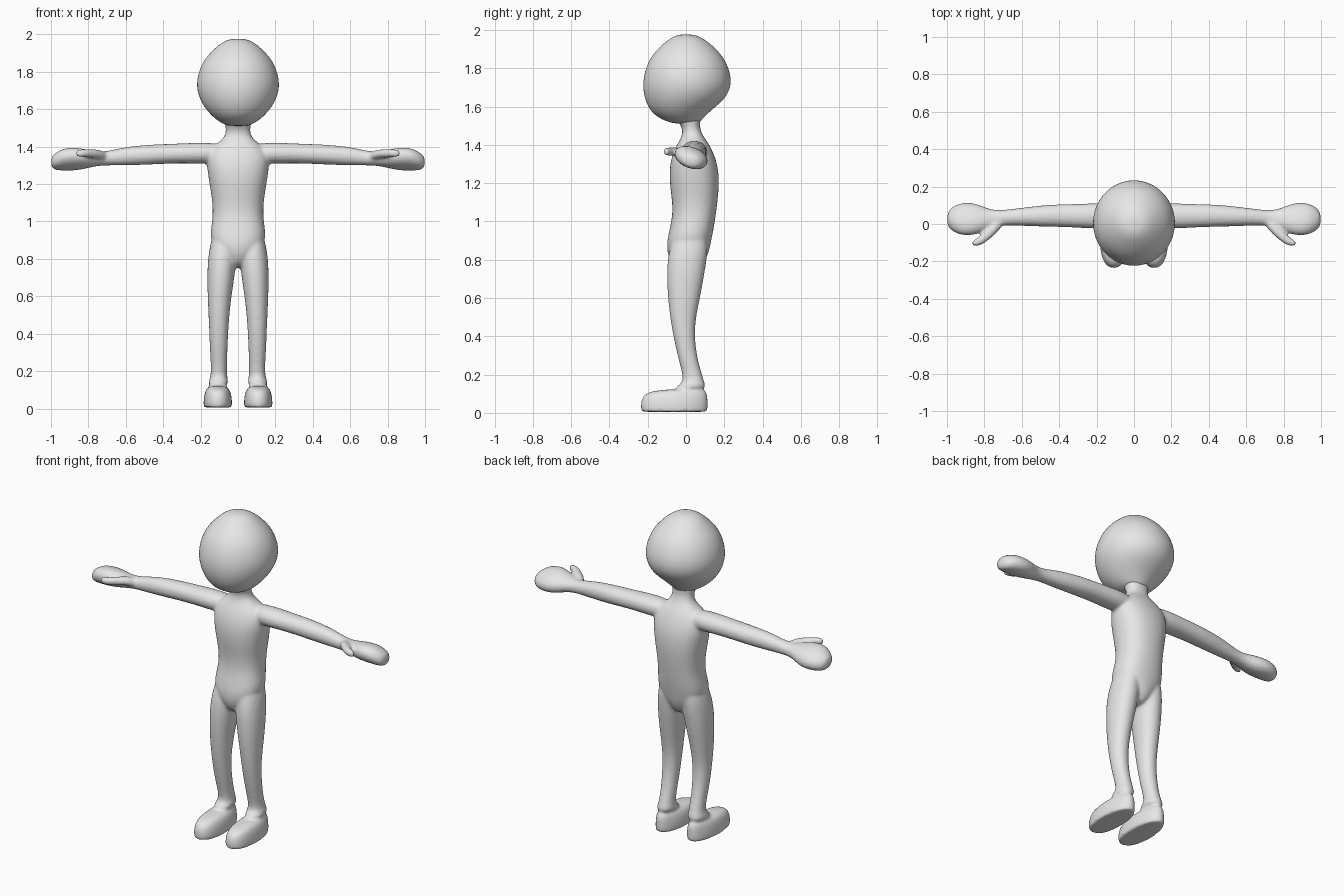
import bpy, bmesh, math

grey = bpy.data.materials.new("plain grey")
grey.diffuse_color = (0.8, 0.8, 0.8, 1)


def loft(bm, axis, rows, side=1, power=2.0, sides=16):
    """Closed tube through rounded cross-sections.
    Row: position on axis, low/high of first axis, low/high of second axis, tilt."""
    rings = []
    for row in rows:
        t, a0, a1, b0, b1 = row[:5]
        tilt = row[5] if len(row) > 5 else 0.0
        ring = []
        for i in range(sides):
            u = 2 * math.pi * i / sides
            c, s = math.cos(u), math.sin(u)
            p = math.copysign(abs(c) ** (2 / power), c) * (a1 - a0) / 2
            q = math.copysign(abs(s) ** (2 / power), s) * (b1 - b0) / 2
            a = (a0 + a1) / 2 + p * math.cos(tilt) - q * math.sin(tilt)
            b = (b0 + b1) / 2 + p * math.sin(tilt) + q * math.cos(tilt)
            co = (a * side, b, t) if axis == "z" else (t * side, a, b)
            ring.append(bm.verts.new(co))
        rings.append(ring)
    for r0, r1 in zip(rings, rings[1:]):
        for i in range(sides):
            j = (i + 1) % sides
            bm.faces.new((r0[i], r0[j], r1[j], r1[i]))
    bm.faces.new(rings[0])
    bm.faces.new(rings[-1])


def finish(name, bm):
    bmesh.ops.recalc_face_normals(bm, faces=bm.faces)
    mesh = bpy.data.meshes.new(name)
    bm.to_mesh(mesh)
    bm.free()
    mesh.materials.append(grey)
    mesh.shade_smooth()
    ob = bpy.data.objects.new(name, mesh)
    bpy.context.collection.objects.link(ob)
    sub = ob.modifiers.new("round", "SUBSURF")
    sub.levels = sub.render_levels = 2
    return ob


# Head: egg shape, chin pushed forward
bm = bmesh.new()
loft(bm, "z", [
    (1.977, -.03, .03, -.03, .03), (1.965, -.075, .075, -.07, .075),
    (1.93, -.122, .122, -.118, .128), (1.86, -.19, .19, -.19, .2),
    (1.77, -.222, .222, -.222, .237), (1.70, -.222, .222, -.228, .237),
    (1.64, -.2, .2, -.217, .205), (1.59, -.165, .165, -.195, .145),
    (1.55, -.125, .125, -.16, .1), (1.52, -.08, .08, -.1, .075),
    (1.51, -.04, .04, -.05, .055)], sides=24)
finish("head", bm)

bm = bmesh.new()
# Torso and neck
loft(bm, "z", [
    (.755, -.02, .02, -.04, .06), (.775, -.045, .045, -.075, .09),
    (.83, -.1, .1, -.1, .12), (.89, -.152, .152, -.103, .132),
    (.96, -.148, .148, -.088, .147), (1.06, -.132, .132, -.066, .162),
    (1.2, -.155, .155, -.09, .178), (1.3, -.172, .172, -.088, .168),
    (1.37, -.165, .165, -.065, .14), (1.415, -.12, .12, -.04, .115),
    (1.445, -.075, .075, -.022, .09), (1.49, -.063, .063, -.018, .072),
    (1.53, -.075, .075, -.05, .075), (1.56, -.08, .08, -.06, .08)], power=2.3)

for side in (1, -1):
    # Leg running down into the foot
    loft(bm, "z", [
        (.97, .03, .12, -.04, .1), (.88, .006, .152, -.085, .12),
        (.76, .008, .167, -.105, .105), (.6, .035, .164, -.097, .075),
        (.45, .05, .156, -.078, .042), (.3, .056, .151, -.046, .055),
        (.19, .06, .143, -.015, .088), (.15, .053, .155, -.022, .1),
        (.125, .045, .168, -.08, .11)], side, 2.1)
    # Foot with a flat sole
    loft(bm, "z", [
        (.005, .036, .18, -.23, .11), (.008, .03, .186, -.238, .115),
        (.04, .03, .186, -.24, .117), (.075, .034, .182, -.235, .116),
        (.105, .045, .172, -.212, .113), (.118, .06, .158, -.15, .1),
        (.124, .08, .135, -.07, .07)], side, 2.4)
    # Arm and mitten hand, hand tilted with the thumb edge up
    loft(bm, "x", [
        (.05, 0, .1, 1.32, 1.41), (.17, -.03, .115, 1.305, 1.425),
        (.3, -.02, .108, 1.312, 1.418), (.45, -.016, .106, 1.304, 1.413),
        (.6, -.011, .088, 1.298, 1.402), (.72, -.006, .072, 1.3, 1.37, -.1),
        (.78, -.03, .082, 1.292, 1.378, -.25), (.85, -.067, .12, 1.278, 1.39, -.36),
        (.93, -.067, .12, 1.277, 1.39, -.36), (.98, -.036, .09, 1.275, 1.363, -.3),
        (1.0, -.005, .055, 1.29, 1.345, -.2)], side, 2.1)
    # Thumb
    loft(bm, "x", [
        (.70, -.01, .04, 1.325, 1.365), (.735, -.05, .02, 1.335, 1.385),
        (.78, -.09, -.02, 1.34, 1.388), (.825, -.12, -.065, 1.342, 1.388),
        (.855, -.118, -.085, 1.345, 1.385), (.868, -.112, -.095, 1.35, 1.378)],
        side, 2.2, 12)

# Narrow the heels
for v in bm.verts:
    if v.co.z < .12 and v.co.y > 0 and abs(v.co.x) < .2:
        s = math.copysign(1, v.co.x)
        v.co.x = s * (.105 + (abs(v.co.x) - .105) * (1 - 1.8 * v.co.y))

body = finish("body", bm)
# Blend limbs and trunk into one skin
remesh = body.modifiers.new("blend", "REMESH")
remesh.mode = "VOXEL"
remesh.voxel_size = .01
remesh.use_smooth_shade = True
smooth = body.modifiers.new("soften", "SMOOTH")
smooth.factor = .5
smooth.iterations = 4
